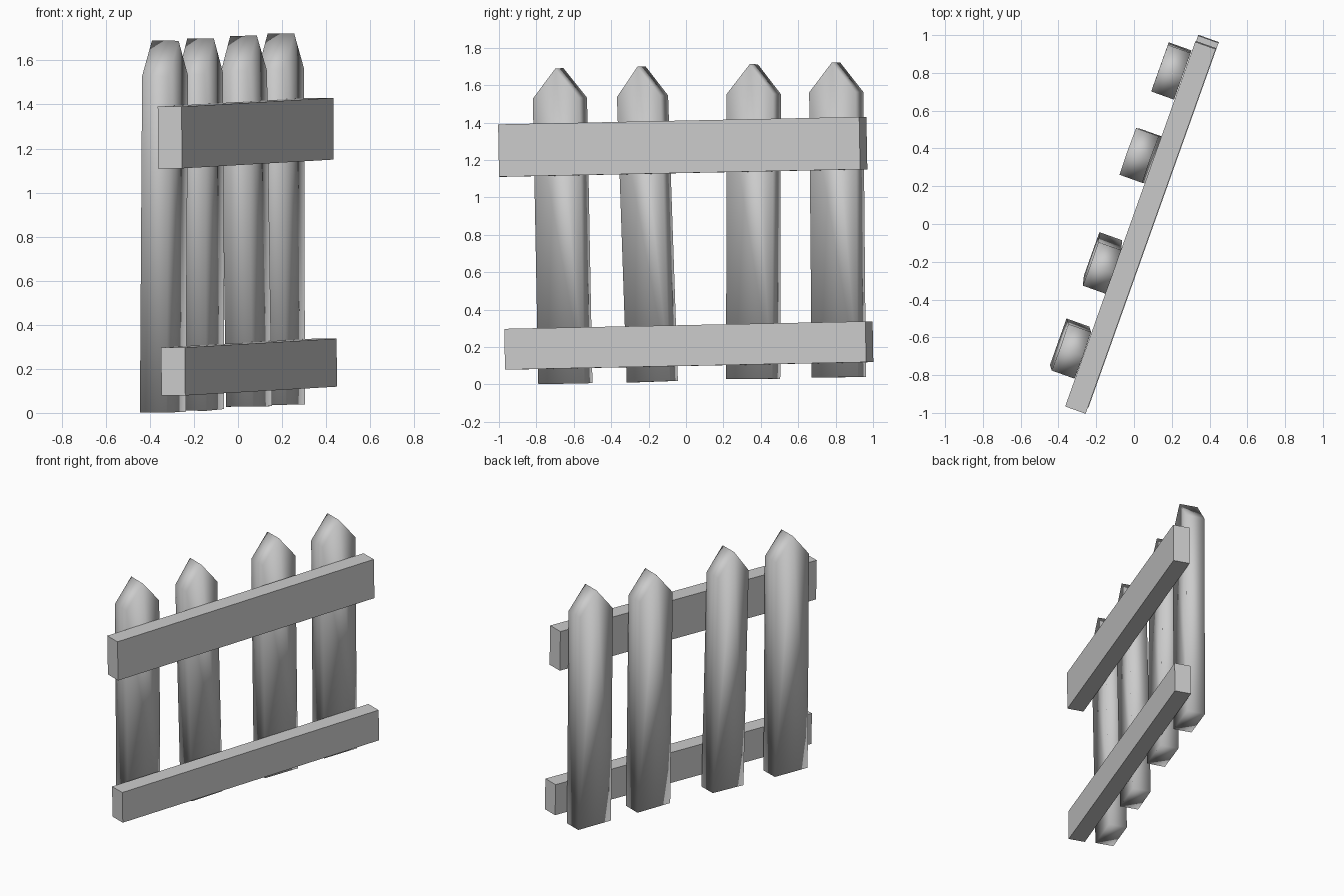
import bpy
from mathutils import Vector, Matrix

if "Cube" in bpy.data.objects:
    bpy.data.objects.remove(bpy.data.objects["Cube"])

# Fence frame: n = outward from the rails, u = along the rails
N = Vector((0.942, -0.336, 0)).normalized()


def frame(origin, n, u, up):
    m = Matrix((n, u, up)).transposed().to_4x4()
    m.translation = origin
    return m


def prism(name, profile, thick, matrix, smooth):
    """Extrude a (u, z) outline symmetrically along n."""
    k = len(profile)
    verts = [(s * thick / 2, u, z) for s in (-1, 1) for u, z in profile]
    faces = [list(range(k))[::-1], list(range(k, 2 * k))]
    faces += [(i, (i + 1) % k, k + (i + 1) % k, k + i) for i in range(k)]
    me = bpy.data.meshes.new(name)
    me.from_pydata(verts, [], faces)
    me.polygons.foreach_set("use_smooth", [smooth] * len(faces))
    me.update()
    ob = bpy.data.objects.new(name, me)
    ob.matrix_world = matrix
    bpy.context.collection.objects.link(ob)
    return ob


# Rails, both rising slightly along their length
def rail(name, centre, height):
    u = Vector((0.336, 0.942, 0.0195)).normalized()
    up = N.cross(u)
    w, h = 2.05 / 2, height / 2
    prism(name, [(-w, -h), (w, -h), (w, h), (-w, h)], 0.115,
          frame(Vector(centre), N, u, up), False)


rail("lower_rail", (0.05, 0.015, 0.208), 0.218)
rail("upper_rail", (0.035, -0.0175, 1.27), 0.28)

# Pointed pickets: bottom centre, tip, width (each leans a little)
pickets = [
    ((-0.341, -0.645, 0.004), (-0.330, -0.677, 1.69), 0.262),
    ((-0.164, -0.180, 0.014), (-0.170, -0.238, 1.70), 0.245),
    ((0.050, 0.359, 0.029), (0.025, 0.363, 1.712), 0.262),
    ((0.200, 0.817, 0.038), (0.195, 0.802, 1.722), 0.262),
]
for i, (foot, tip, width) in enumerate(pickets, 1):
    foot, tip = Vector(foot), Vector(tip)
    up = (tip - foot).normalized()
    u = up.cross(N).normalized()
    n = u.cross(up)
    length, w = (tip - foot).length, width / 2
    outline = [(-w, 0), (w, 0), (w, length - 0.16), (0, length), (-w, length - 0.16)]
    prism(f"picket_{i}", outline, 0.128, frame(foot, n, u, up), True)
